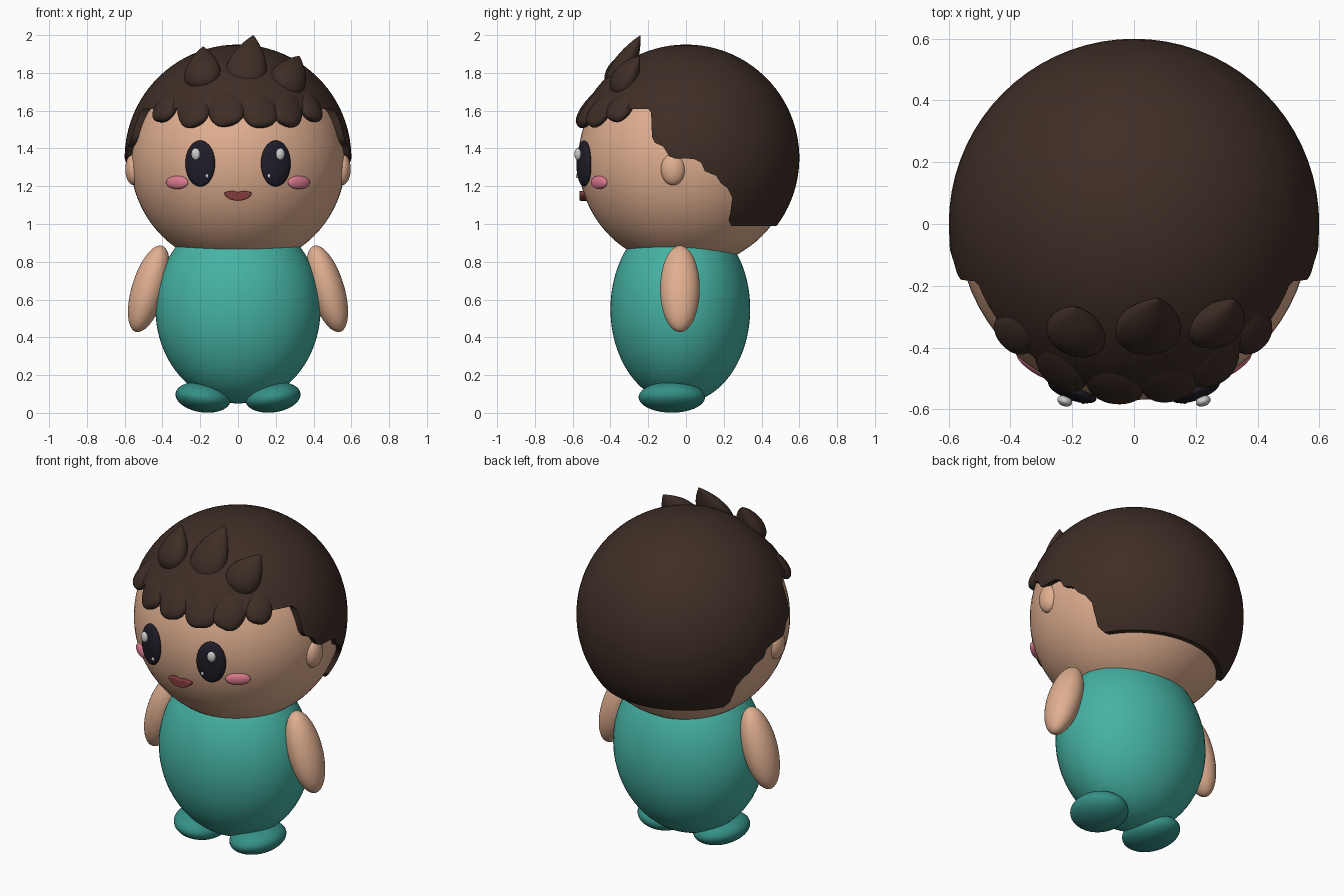
import bpy, bmesh, math
from mathutils import Vector

if "Cube" in bpy.data.objects:
    bpy.data.objects.remove(bpy.data.objects["Cube"])

HEAD = Vector((0, 0, 1.34))
HAIR_C = Vector((0, 0, 1.35))


def material(name, rgb):
    m = bpy.data.materials.new(name)
    m.diffuse_color = (*rgb, 1)
    m.use_nodes = True
    m.node_tree.nodes["Principled BSDF"].inputs["Base Color"].default_value = m.diffuse_color
    return m


SKIN = material("skin", (0.75, 0.43, 0.28))
TEAL = material("teal", (0.06, 0.45, 0.37))
SHOE = material("dark_teal", (0.035, 0.28, 0.24))
HAIR = material("hair", (0.048, 0.027, 0.019))
DARK = material("eye_dark", (0.014, 0.012, 0.021))
WHITE = material("white", (0.9, 0.9, 0.9))
PINK = material("pink", (0.73, 0.2, 0.28))
LIP = material("lip", (0.22, 0.045, 0.045))


def ellipsoid(name, loc, radii, mat, rot=(0, 0, 0), seg=40):
    bpy.ops.mesh.primitive_uv_sphere_add(segments=seg, ring_count=seg * 5 // 8,
                                         radius=1, location=loc, rotation=rot)
    ob = bpy.context.object
    ob.name = name
    ob.scale = radii
    ob.data.materials.append(mat)
    bpy.ops.object.shade_smooth()
    return ob


def from_bmesh(name, bm, mat):
    bmesh.ops.recalc_face_normals(bm, faces=bm.faces)
    me = bpy.data.meshes.new(name)
    bm.to_mesh(me)
    bm.free()
    ob = bpy.data.objects.new(name, me)
    bpy.context.collection.objects.link(ob)
    me.materials.append(mat)
    bpy.ops.object.select_all(action='DESELECT')
    ob.select_set(True)
    bpy.context.view_layer.objects.active = ob
    return ob


def prism(name, points, sweep, mat):
    bm = bmesh.new()
    face = bm.faces.new([bm.verts.new(p) for p in points])
    ext = bmesh.ops.extrude_face_region(bm, geom=[face])
    verts = [g for g in ext["geom"] if isinstance(g, bmesh.types.BMVert)]
    bmesh.ops.translate(bm, verts=verts, vec=sweep)
    return from_bmesh(name, bm, mat)


def tuft(name, base, tip, width, depth, p, q, seg=24, rings=16):
    """Flattened lathe whose radius follows t^p (1-t)^q from base to tip."""
    base, tip = Vector(base), Vector(tip)
    axis = tip - base
    out = (base + tip) / 2 - HAIR_C
    side = axis.cross(out).normalized()
    out = side.cross(axis).normalized()
    peak = p / (p + q)
    top = peak ** p * (1 - peak) ** q
    bm = bmesh.new()
    loops = []
    for i in range(1, rings):
        t = (1 - math.cos(math.pi * i / rings)) / 2
        r = t ** p * (1 - t) ** q / top
        ring = []
        for k in range(seg):
            a = 2 * math.pi * k / seg
            ring.append(bm.verts.new(base + axis * t + side * (r * width * math.cos(a))
                                     + out * (r * depth * math.sin(a))))
        loops.append(ring)
    ends = bm.verts.new(base), bm.verts.new(tip)
    for k in range(seg):
        n = (k + 1) % seg
        for a, b in zip(loops, loops[1:]):
            bm.faces.new((a[k], a[n], b[n], b[k]))
        bm.faces.new((ends[0], loops[0][n], loops[0][k]))
        bm.faces.new((ends[1], loops[-1][k], loops[-1][n]))
    ob = from_bmesh(name, bm, HAIR)
    bpy.ops.object.shade_smooth()
    return ob


# Head and body
ellipsoid("head", HEAD, (0.57, 0.57, 0.57), SKIN, seg=64)
ellipsoid("body", (0, -0.03, 0.55), (0.437, 0.37, 0.5), TEAL, seg=64)

# Paired parts
for s, tag in ((-1, "left"), (1, "right")):
    ellipsoid("arm_" + tag, (s * 0.472, -0.032, 0.657), (0.09, 0.105, 0.238), SKIN,
              (0, -s * math.radians(17), 0))
    ellipsoid("foot_" + tag, (s * 0.185, -0.075, 0.083), (0.147, 0.176, 0.08), SHOE,
              (0, -s * math.radians(8), 0))
    ellipsoid("ear_" + tag, (s * 0.55, -0.068, 1.29), (0.047, 0.065, 0.085), SKIN)
    ellipsoid("eye_" + tag, (s * 0.2, -0.54, 1.32), (0.083, 0.03, 0.122), DARK,
              (0, 0, s * 0.36))
    ellipsoid("eye_shine_" + tag, (s * 0.224, -0.573, 1.37), (0.025, 0.017, 0.032), WHITE,
              (0, 0, s * 0.36), 20)
    ellipsoid("eye_glint_" + tag, (s * 0.164, -0.574, 1.254), (0.009, 0.009, 0.011), WHITE, seg=16)
    ellipsoid("cheek_" + tag, (s * 0.322, -0.46, 1.22), (0.07, 0.02, 0.035), PINK,
              (0, 0, s * 0.61), 28)

# Mouth: flat-topped smile
smile = [(0.073 * math.cos(a), -0.565, 1.167 - 0.044 * math.sin(a))
         for a in [math.pi * i / 16 for i in range(17)]]
smile += [(-0.035, -0.565, 1.176), (0, -0.565, 1.169), (0.035, -0.565, 1.176)]
mouth = prism("mouth", smile, (0, 0.06, 0), LIP)
bev = mouth.modifiers.new("round", 'BEVEL')
bev.width, bev.segments = 0.006, 3
bpy.ops.object.shade_smooth_by_angle(angle=math.radians(50))

# Hair cap: sphere trimmed by the stepped side hairline
hairline = [(-0.8, 1.61), (-0.2, 1.61), (-0.185, 1.59), (-0.18, 1.46), (-0.165, 1.43),
            (-0.12, 1.41), (-0.09, 1.36), (-0.06, 1.347), (0.04, 1.345), (0.08, 1.325),
            (0.1, 1.28), (0.16, 1.255), (0.185, 1.215), (0.22, 1.19), (0.245, 1.14),
            (0.235, 1.06), (0.225, 1.02), (0.24, 0.99), (0.8, 0.99), (0.8, 2.2), (-0.8, 2.2)]
cutter = prism("hairline_cutter", [(-0.8, y, z) for y, z in hairline], (1.6, 0, 0), HAIR)
cutter.hide_render = True
cap = ellipsoid("hair_cap", HAIR_C, (0.6, 0.6, 0.6), HAIR, seg=72)
trim = cap.modifiers.new("trim", 'BOOLEAN')
trim.operation, trim.solver, trim.object = 'INTERSECT', 'EXACT', cutter
bpy.ops.object.modifier_apply(modifier="trim")
bpy.data.objects.remove(cutter)
bpy.ops.object.shade_smooth_by_angle(angle=math.radians(40))


def on_hair(x, z, r):
    """Front point at distance r from the hair centre."""
    return (x, -math.sqrt(r * r - x * x - (z - HAIR_C.z) ** 2), z)


# Fringe: blunt tufts (root x, z, tip x, z, half width)
fringe = [(-0.34, 1.70, -0.415, 1.545, 0.078), (-0.265, 1.705, -0.215, 1.525, 0.09),
          (-0.095, 1.71, -0.04, 1.525, 0.095), (0.075, 1.71, 0.14, 1.515, 0.095),
          (0.275, 1.705, 0.25, 1.525, 0.088), (0.36, 1.70, 0.4, 1.55, 0.075)]
for i, (x0, z0, x1, z1, w) in enumerate(fringe):
    tuft(f"fringe_{i + 1}", on_hair(x0, z0, 0.575), on_hair(x1, z1, 0.598), w, 0.04, 0.5, 0.35)

# Spikes on the crown
spikes = [((-0.19, -0.40, 1.715), (-0.185, -0.27, 1.94), 0.1),
          ((0.02, -0.40, 1.70), (0.082, -0.24, 2.0), 0.11),
          ((0.23, -0.375, 1.69), (0.325, -0.245, 1.89), 0.098)]
for i, (b, t, w) in enumerate(spikes):
    tuft(f"spike_{i + 1}", b, t, w, 0.065, 0.5, 0.95)
